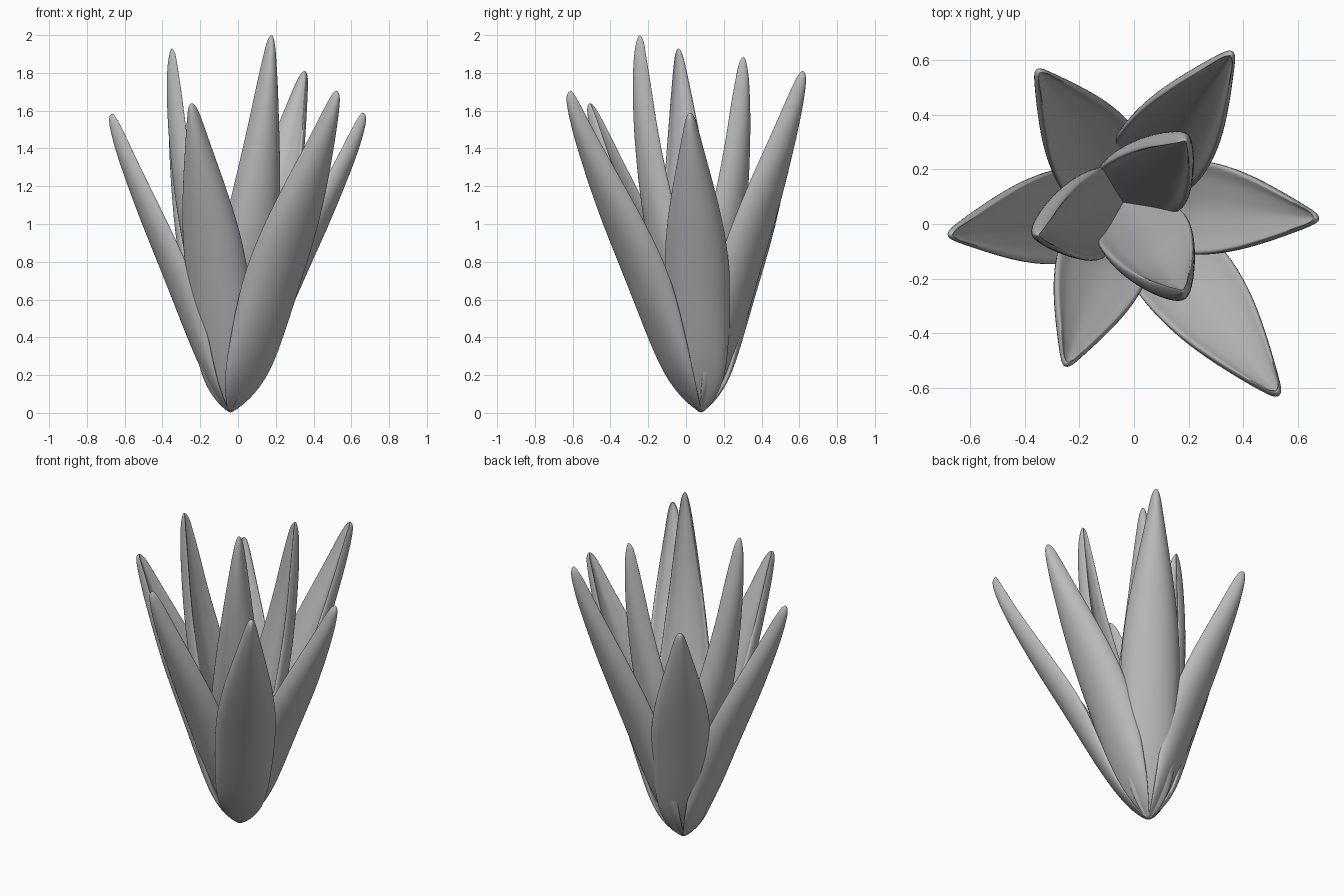
import bpy
from math import cos, sin, pi, radians
from mathutils import Vector

cube = bpy.data.objects.get("Cube")
if cube:
    bpy.data.objects.remove(cube, do_unlink=True)

grey = bpy.data.materials.new("leaf_grey")
grey.use_nodes = True
COLOUR = (0.5, 0.5, 0.5, 1)
grey.diffuse_color = COLOUR
grey.node_tree.nodes["Principled BSDF"].inputs["Base Color"].default_value = COLOUR

ROOT = Vector((-0.04, 0.08, 0))
HALF_WIDTH = 0.185
SIDES = 16

# Height fraction, relative width, outward reach
OUTER_PROFILE = [
    (0.0, 0.05, 0.0), (0.04, 0.42, 0.1), (0.12, 0.78, 0.22), (0.25, 0.9, 0.36),
    (0.4, 0.97, 0.505), (0.52, 0.95, 0.625), (0.64, 0.82, 0.745), (0.76, 0.6, 0.855),
    (0.87, 0.37, 0.95), (0.95, 0.21, 1.0), (0.985, 0.13, 1.01), (1.0, 0.04, 0.99),
]
INNER_PROFILE = [
    (0.0, 0.05, 0.0), (0.04, 0.4, 0.1), (0.12, 0.75, 0.26), (0.25, 0.92, 0.5),
    (0.4, 0.95, 0.74), (0.52, 0.82, 0.88), (0.64, 0.65, 0.98), (0.76, 0.47, 1.05),
    (0.87, 0.31, 1.08), (0.95, 0.18, 1.07), (0.985, 0.11, 1.03), (1.0, 0.03, 1.0),
]


def make_leaf(name, tip, facing, profile):
    """Loft a cupped section, rounded behind and hollow in front, up to the tip."""
    out = Vector((cos(radians(facing)), sin(radians(facing)), 0))
    side = Vector((-out.y, out.x, 0))
    reach = Vector((tip[0], tip[1], 0)) - ROOT
    verts, faces = [], []
    for s, w, r in profile:
        # bow outward along the facing direction, lean sideways evenly
        spine = ROOT + out * reach.dot(out) * r + side * reach.dot(side) * s
        spine.z = s * tip[2]
        half = HALF_WIDTH * w
        # flat near the root, deeply cupped higher up
        depth = (0.58 * half + 0.06 * min(1, w * 4)) * min(1, 0.2 + 2.2 * s)
        for i in range(SIDES):
            a = 2 * pi * i / SIDES
            if sin(a) >= -0.01:            # rounded back
                inward = depth * 0.85 * (1 - sin(a))
            elif abs(cos(a)) > 0.8:        # rolled rim
                inward = depth * (0.8 + 0.3 * sin(2 * a) ** 2)
            else:                          # hollow front
                inward = depth * (0.6 + 0.25 * abs(cos(a)))
            verts.append(spine + side * half * cos(a) - out * inward)
    rings = len(profile)
    for k in range(rings - 1):
        for i in range(SIDES):
            j = (i + 1) % SIDES
            a, b = k * SIDES, (k + 1) * SIDES
            faces.append((a + i, a + j, b + j, b + i))
    faces.append(tuple(reversed(range(SIDES))))
    faces.append(tuple(range((rings - 1) * SIDES, rings * SIDES)))
    mesh = bpy.data.meshes.new(name)
    mesh.from_pydata(verts, [], faces)
    mesh.materials.append(grey)
    mesh.shade_smooth()
    leaf = bpy.data.objects.new(name, mesh)
    bpy.context.collection.objects.link(leaf)
    smooth = leaf.modifiers.new("smooth", "SUBSURF")
    smooth.levels = smooth.render_levels = 2


# Outer ring of spreading leaves: tip and facing angle
OUTER = [
    ((-0.68, -0.04, 1.585), 183), ((-0.25, -0.52, 1.64), -112),
    ((0.53, -0.625, 1.705), -58), ((0.675, 0.02, 1.59), -7),
    ((0.36, 0.63, 1.81), 61), ((-0.355, 0.565, 1.55), 130),
]
# Inner ring of upright leaves
INNER = [
    ((0.18, -0.25, 2.0), -71), ((-0.355, -0.04, 1.93), 180), ((0.19, 0.31, 1.885), 63),
]
for n, (tip, facing) in enumerate(OUTER, 1):
    make_leaf(f"outer_leaf_{n}", tip, facing, OUTER_PROFILE)
for n, (tip, facing) in enumerate(INNER, 1):
    make_leaf(f"inner_leaf_{n}", tip, facing, INNER_PROFILE)
